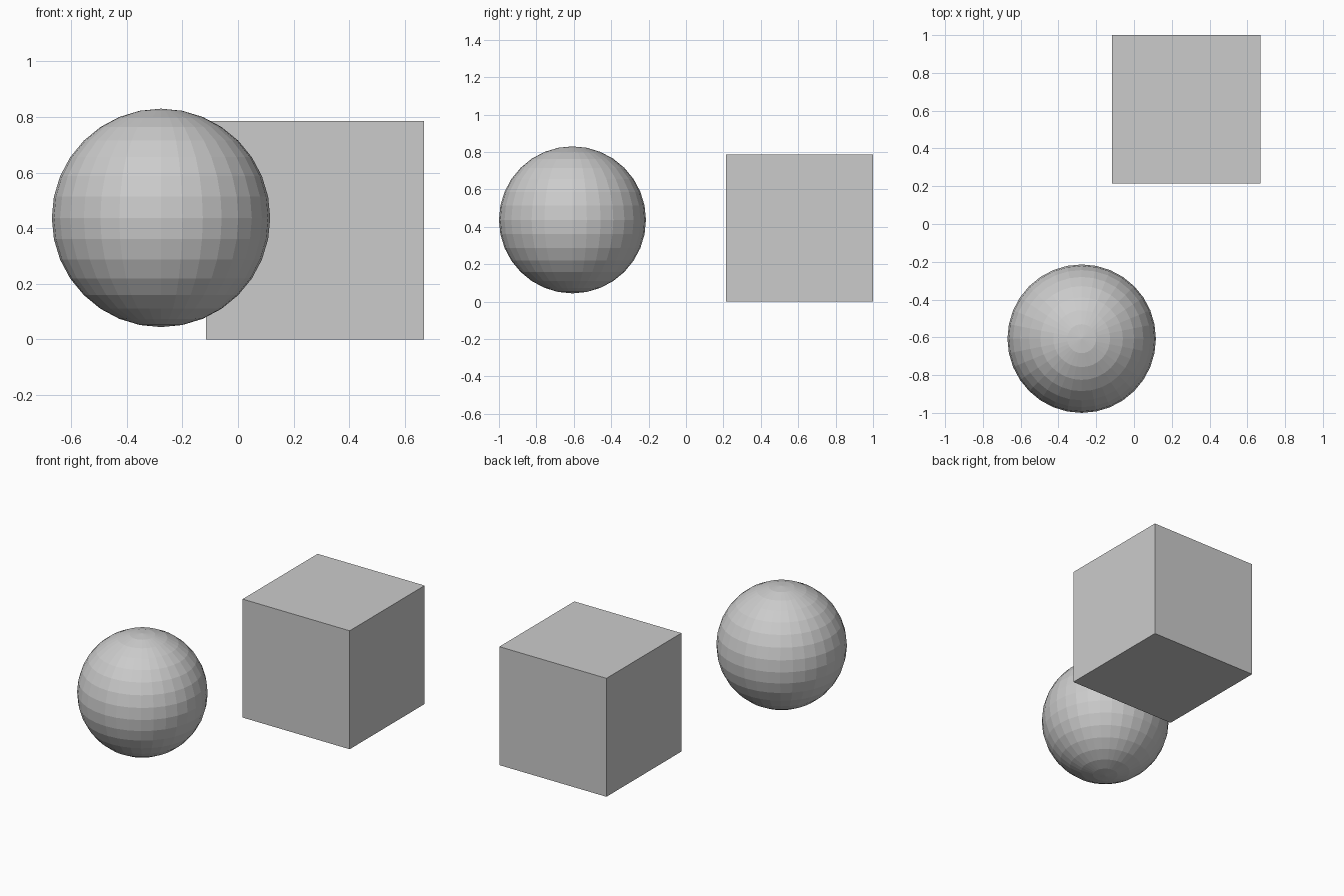
import bpy

if "Cube" in bpy.data.objects:
    bpy.data.objects.remove(bpy.data.objects["Cube"])

R = 0.393  # sphere radius and half the cube's edge

# Faceted ball, floating slightly above the ground plane
bpy.ops.mesh.primitive_uv_sphere_add(segments=32, ring_count=16, radius=R,
                                     location=(-0.277, -0.607, 0.437))
bpy.context.object.name = "ball"

# Cube resting on the ground plane
bpy.ops.mesh.primitive_cube_add(size=2 * R, location=(0.277, 0.607, R))
bpy.context.object.name = "block"
